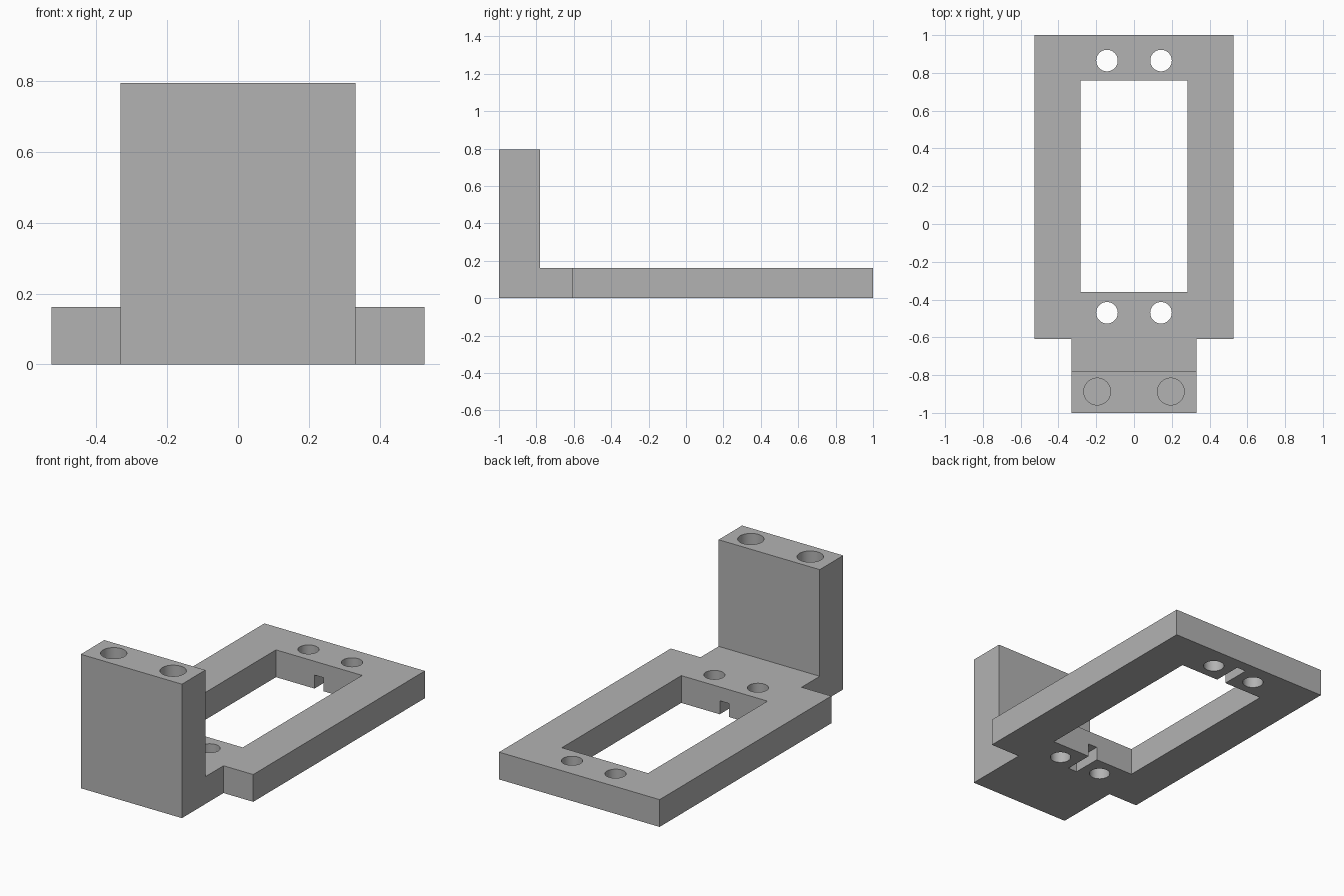
import bpy
import bmesh
from math import radians

if "Cube" in bpy.data.objects:
    bpy.data.objects.remove(bpy.data.objects["Cube"], do_unlink=True)

grey = bpy.data.materials.new("plain grey")
grey.use_nodes = True
colour = (0.45, 0.45, 0.45, 1)
grey.diffuse_color = colour
grey.node_tree.nodes["Principled BSDF"].inputs["Base Color"].default_value = colour

PLATE_TOP = 0.162
POST_TOP = 0.795
POST_BACK = -0.78
EPS = 0.05


def make_object(name, bm):
    bmesh.ops.recalc_face_normals(bm, faces=bm.faces)
    mesh = bpy.data.meshes.new(name)
    bm.to_mesh(mesh)
    bm.free()
    mesh.materials.append(grey)
    obj = bpy.data.objects.new(name, mesh)
    bpy.context.collection.objects.link(obj)
    return obj


def extrude(name, points, direction):
    """Closed prism from an outline swept along a direction."""
    bm = bmesh.new()
    face = bm.faces.new([bm.verts.new(p) for p in points])
    swept = bmesh.ops.extrude_face_region(bm, geom=[face], use_keep_orig=True)
    verts = [g for g in swept["geom"] if isinstance(g, bmesh.types.BMVert)]
    bmesh.ops.translate(bm, verts=verts, vec=direction)
    return make_object(name, bm)


def box(name, half_x, y0, y1, z0, z1):
    corners = [(-half_x, y0, z0), (half_x, y0, z0), (half_x, y1, z0), (-half_x, y1, z0)]
    return extrude(name, corners, (0, 0, z1 - z0))


def cylinder(name, x, y, radius, z0, z1):
    bm = bmesh.new()
    bmesh.ops.create_cone(bm, cap_ends=True, segments=48, radius1=radius,
                          radius2=radius, depth=z1 - z0)
    bmesh.ops.translate(bm, verts=bm.verts, vec=(x, y, (z0 + z1) / 2))
    return make_object(name, bm)


def combine(target, tool, operation):
    """Apply a boolean and remove the helper."""
    mod = target.modifiers.new("boolean", "BOOLEAN")
    mod.operation = operation
    mod.solver = "EXACT"
    mod.object = tool
    tool.hide_render = True
    bpy.context.view_layer.objects.active = target
    bpy.ops.object.modifier_apply(modifier=mod.name)
    bpy.data.objects.remove(tool, do_unlink=True)


# Stepped base plate: wide frame with a narrow tongue at the front
half_outline = [(0.332, -1, 0), (0.332, -0.61, 0), (0.527, -0.61, 0), (0.527, 1, 0)]
outline = half_outline + [(-x, y, z) for x, y, z in reversed(half_outline)]
bracket = extrude("mounting_bracket", outline, (0, 0, PLATE_TOP))

# Upright post, drawn up from the front of the tongue
bm = bmesh.new()
bm.from_mesh(bracket.data)
bmesh.ops.bisect_plane(bm, geom=bm.verts[:] + bm.edges[:] + bm.faces[:],
                       plane_co=(0, POST_BACK, 0), plane_no=(0, 1, 0))
bm.normal_update()
post_base = [f for f in bm.faces
             if f.normal.z > 0.9 and f.calc_center_median().y < POST_BACK]
swept = bmesh.ops.extrude_face_region(bm, geom=post_base)
bmesh.ops.translate(bm, vec=(0, 0, POST_TOP - PLATE_TOP),
                    verts=[g for g in swept["geom"] if isinstance(g, bmesh.types.BMVert)])
bmesh.ops.dissolve_limit(bm, angle_limit=radians(1), verts=bm.verts, edges=bm.edges)
bm.to_mesh(bracket.data)
bm.free()

# Rectangular window
combine(bracket, box("window_cutter", 0.283, -0.36, 0.76, -EPS, PLATE_TOP + EPS), "DIFFERENCE")

# Wire slots on the underside at both ends of the window
for y0, y1 in ((-0.535, -0.3), (0.7, 0.935)):
    combine(bracket, box("slot_cutter", 0.03, y0, y1, -EPS, 0.08), "DIFFERENCE")

for side in (-1, 1):
    # Through holes for the screws
    for y in (-0.47, 0.865):
        combine(bracket, cylinder("screw_cutter", side * 0.143, y, 0.057, -EPS,
                                  PLATE_TOP + EPS), "DIFFERENCE")
    # Blind holes in the top of the post
    combine(bracket, cylinder("post_cutter", side * 0.195, -0.887, 0.071, 0.33,
                              POST_TOP + EPS), "DIFFERENCE")

# Smooth hole walls, crisp edges
bpy.ops.object.select_all(action="DESELECT")
bracket.select_set(True)
bpy.context.view_layer.objects.active = bracket
bpy.ops.object.shade_smooth_by_angle(angle=radians(30))
